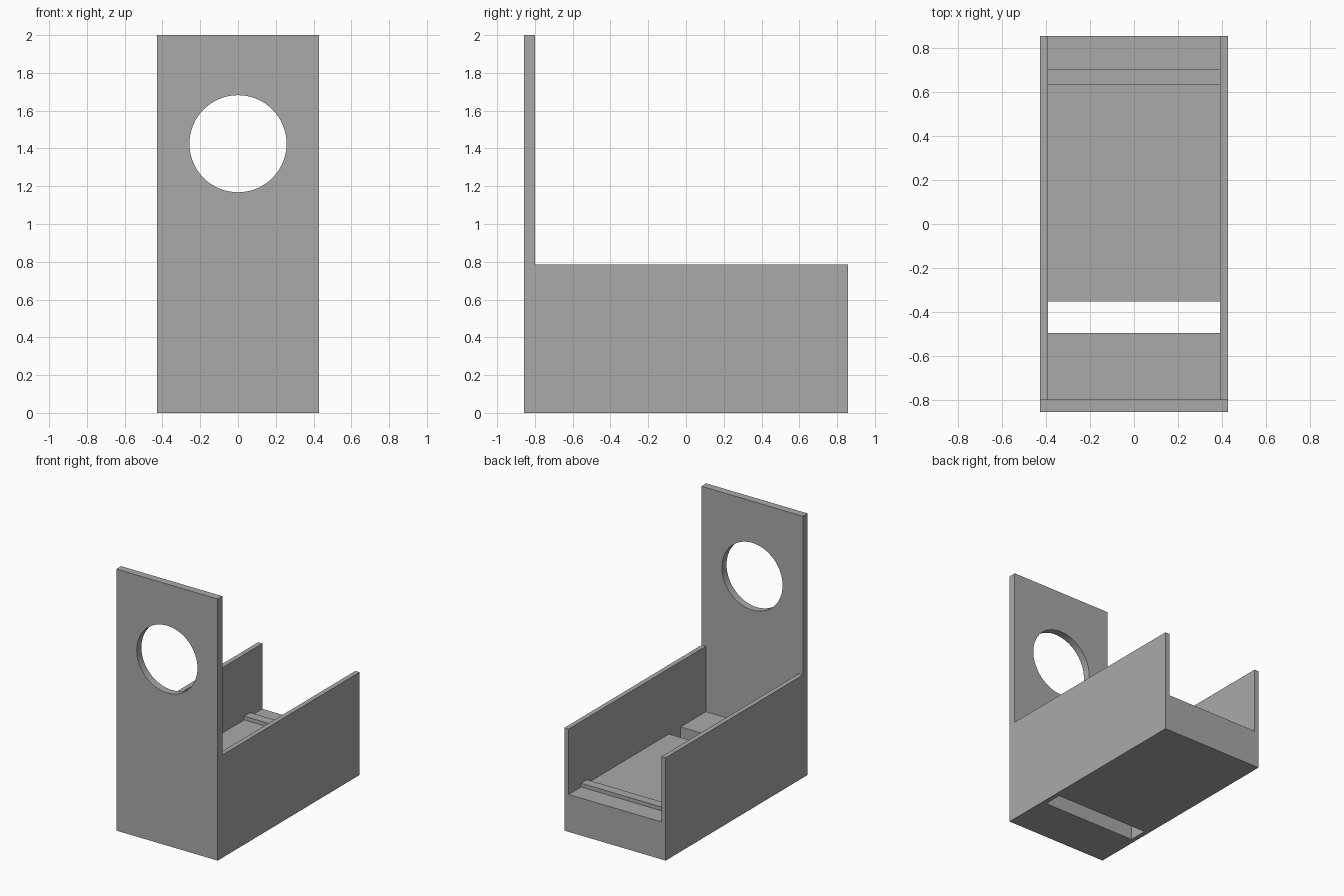
import bpy
import bmesh
import math

if "Cube" in bpy.data.objects:
    bpy.data.objects.remove(bpy.data.objects["Cube"], do_unlink=True)

# Overall sizes
HALF_W, HALF_L = 0.4286, 0.857
WALL, PANEL = 0.0357, 0.057
WALL_TOP, FLOOR, TOP = 0.786, 0.2857, 2.0
INNER = HALF_W - WALL
PANEL_BACK = -HALF_L + PANEL

grey = bpy.data.materials.new("plain grey")
grey.use_nodes = True
colour = (0.4, 0.4, 0.4, 1)
grey.diffuse_color = colour
grey.node_tree.nodes["Principled BSDF"].inputs["Base Color"].default_value = colour


def make_object(name, bm):
    bmesh.ops.recalc_face_normals(bm, faces=bm.faces)
    mesh = bpy.data.meshes.new(name)
    bm.to_mesh(mesh)
    bm.free()
    mesh.materials.append(grey)
    obj = bpy.data.objects.new(name, mesh)
    bpy.context.collection.objects.link(obj)
    return obj


def extrude_side_profile(name, profile, half_width):
    """Extrude a (y, z) outline across x."""
    bm = bmesh.new()
    face = bm.faces.new([bm.verts.new((-half_width, y, z)) for y, z in profile])
    new = bmesh.ops.extrude_face_region(bm, geom=[face])["geom"]
    verts = [v for v in new if isinstance(v, bmesh.types.BMVert)]
    bmesh.ops.translate(bm, verts=verts, vec=(2 * half_width, 0, 0))
    return make_object(name, bm)


def box(name, half_width, y0, y1, z0, z1):
    return extrude_side_profile(name, [(y0, z0), (y1, z0), (y1, z1), (y0, z1)], half_width)


def cut(target, cutter):
    cutter.hide_render = True
    mod = target.modifiers.new("cut", "BOOLEAN")
    mod.operation = "DIFFERENCE"
    mod.solver = "EXACT"
    mod.object = cutter
    bpy.context.view_layer.objects.active = target
    bpy.ops.object.modifier_apply(modifier=mod.name)
    bpy.data.objects.remove(cutter, do_unlink=True)


# Tray and tall front panel as one L-shaped solid
body = extrude_side_profile("tray_with_front_panel", [
    (-HALF_L, 0), (HALF_L, 0), (HALF_L, WALL_TOP),
    (PANEL_BACK, WALL_TOP), (PANEL_BACK, TOP), (-HALF_L, TOP)], HALF_W)

# Channel between the side walls, open at the back
cut(body, box("channel_cutter", INNER, PANEL_BACK, 1.2, FLOOR, 1.2))

# Slot through the floor
cut(body, box("slot_cutter", INNER, -0.496, -0.354, -0.2, FLOOR + 0.1))

# Round hole in the front panel
bpy.ops.mesh.primitive_cylinder_add(
    vertices=64, radius=0.257, depth=0.4,
    location=(0, -HALF_L, 1.425), rotation=(math.pi / 2, 0, 0))
cut(body, bpy.context.object)

# Low ridge across the floor near the back
ridge = box("floor_ridge", INNER, 0.636, 0.707, FLOOR - 0.01, FLOOR + 0.029)

# Smooth only the inside of the round hole
bpy.ops.object.select_all(action="DESELECT")
body.select_set(True)
bpy.context.view_layer.objects.active = body
bpy.ops.object.shade_smooth_by_angle(angle=math.radians(30))
